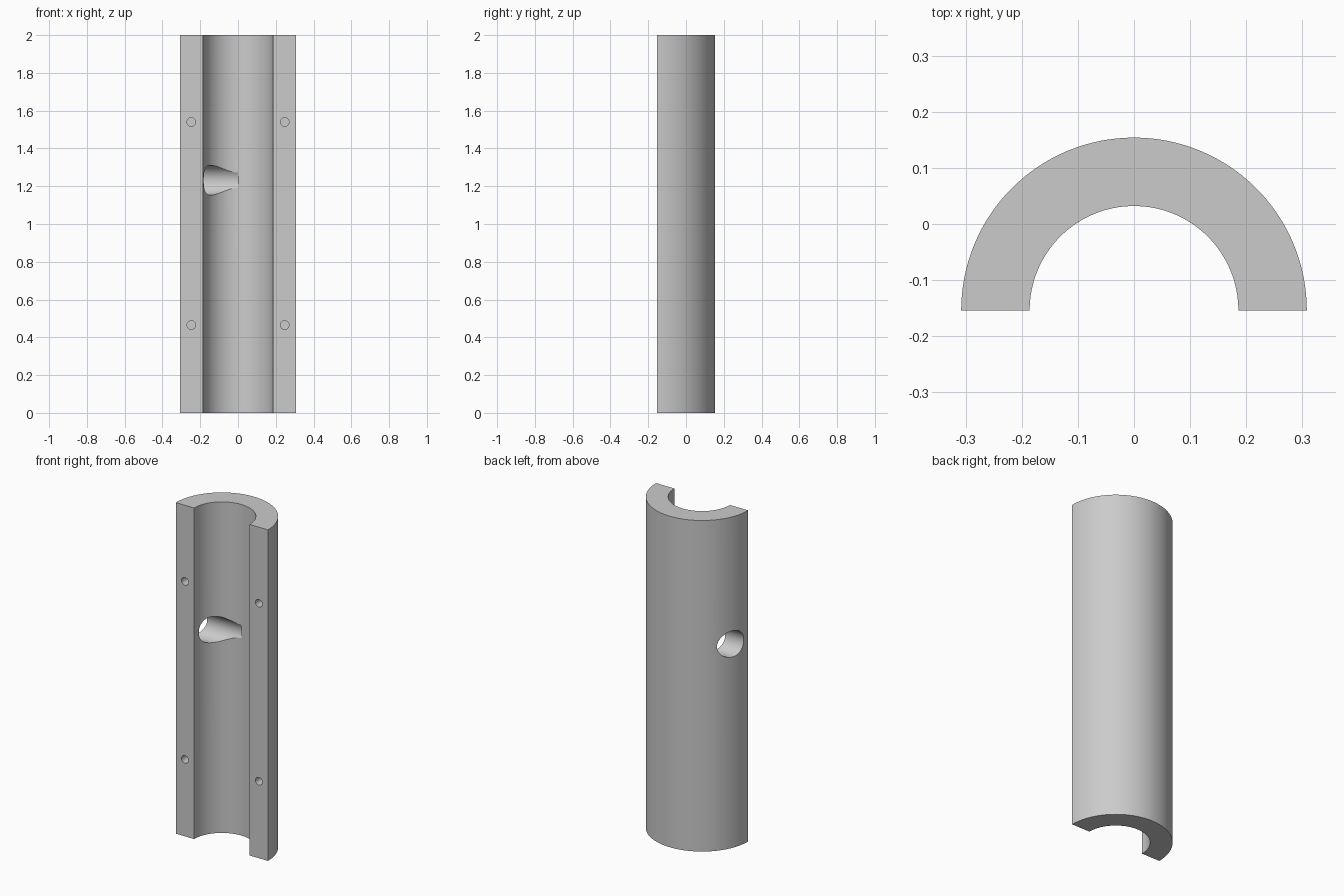
import bpy, bmesh, math
from mathutils import Matrix

OUTER, INNER, HEIGHT = 0.308, 0.186, 2.0
AXIS_Y = -OUTER / 2
SEGMENTS = 64

old = bpy.data.objects.get("Cube")
if old:
    bpy.data.objects.remove(old, do_unlink=True)

grey = bpy.data.materials.new("plain_grey")
grey.use_nodes = True
colour = (0.6, 0.6, 0.6, 1)
grey.diffuse_color = colour
grey.node_tree.nodes["Principled BSDF"].inputs["Base Color"].default_value = colour


def add_object(name, bm):
    bmesh.ops.recalc_face_normals(bm, faces=bm.faces)
    mesh = bpy.data.meshes.new(name)
    bm.to_mesh(mesh)
    bm.free()
    mesh.materials.append(grey)
    obj = bpy.data.objects.new(name, mesh)
    bpy.context.collection.objects.link(obj)
    return obj


def arc(radius):
    angles = [math.pi * i / SEGMENTS for i in range(SEGMENTS + 1)]
    return [(radius * math.cos(a), AXIS_Y + radius * math.sin(a), 0) for a in angles]


def drill(name, radius, length, centre, axis, sides):
    bm = bmesh.new()
    turn = Matrix.Rotation(math.pi / 2, 4, axis)
    bmesh.ops.create_cone(bm, cap_ends=True, segments=sides, radius1=radius,
                          radius2=radius, depth=length,
                          matrix=Matrix.Translation(centre) @ turn)
    obj = add_object(name, bm)
    obj.hide_render = True
    return obj


# Half tube: a C-shaped profile extruded upwards
bm = bmesh.new()
outline = arc(OUTER) + arc(INNER)[::-1]
face = bm.faces.new([bm.verts.new(p) for p in outline])
result = bmesh.ops.extrude_face_region(bm, geom=[face])
top = [v for v in result["geom"] if isinstance(v, bmesh.types.BMVert)]
bmesh.ops.translate(bm, verts=top, vec=(0, 0, HEIGHT))
tube = add_object("half_tube", bm)

# Side port: a sideways bore that stops at the middle plane
cutters = [drill("port_cutter", 0.079, 0.5, (-0.25, -0.036, 1.232), 'Y', 64)]

# Blind pin holes in the two flat joint faces
pin_x = (OUTER + INNER) / 2
for x in (-pin_x, pin_x):
    for z in (0.465, 1.54):
        cutters.append(drill("pin_hole_cutter", 0.023, 0.2, (x, AXIS_Y, z), 'X', 32))

for cutter in cutters:
    cut = tube.modifiers.new(cutter.name, 'BOOLEAN')
    cut.operation = 'DIFFERENCE'
    cut.solver = 'EXACT'
    cut.object = cutter

# Apply the cuts, then remove the cutters
bpy.ops.object.select_all(action='DESELECT')
tube.select_set(True)
bpy.context.view_layer.objects.active = tube
for name in [m.name for m in tube.modifiers]:
    bpy.ops.object.modifier_apply(modifier=name)
for cutter in cutters:
    bpy.data.objects.remove(cutter, do_unlink=True)
bpy.ops.object.shade_smooth_by_angle(angle=math.radians(30))
